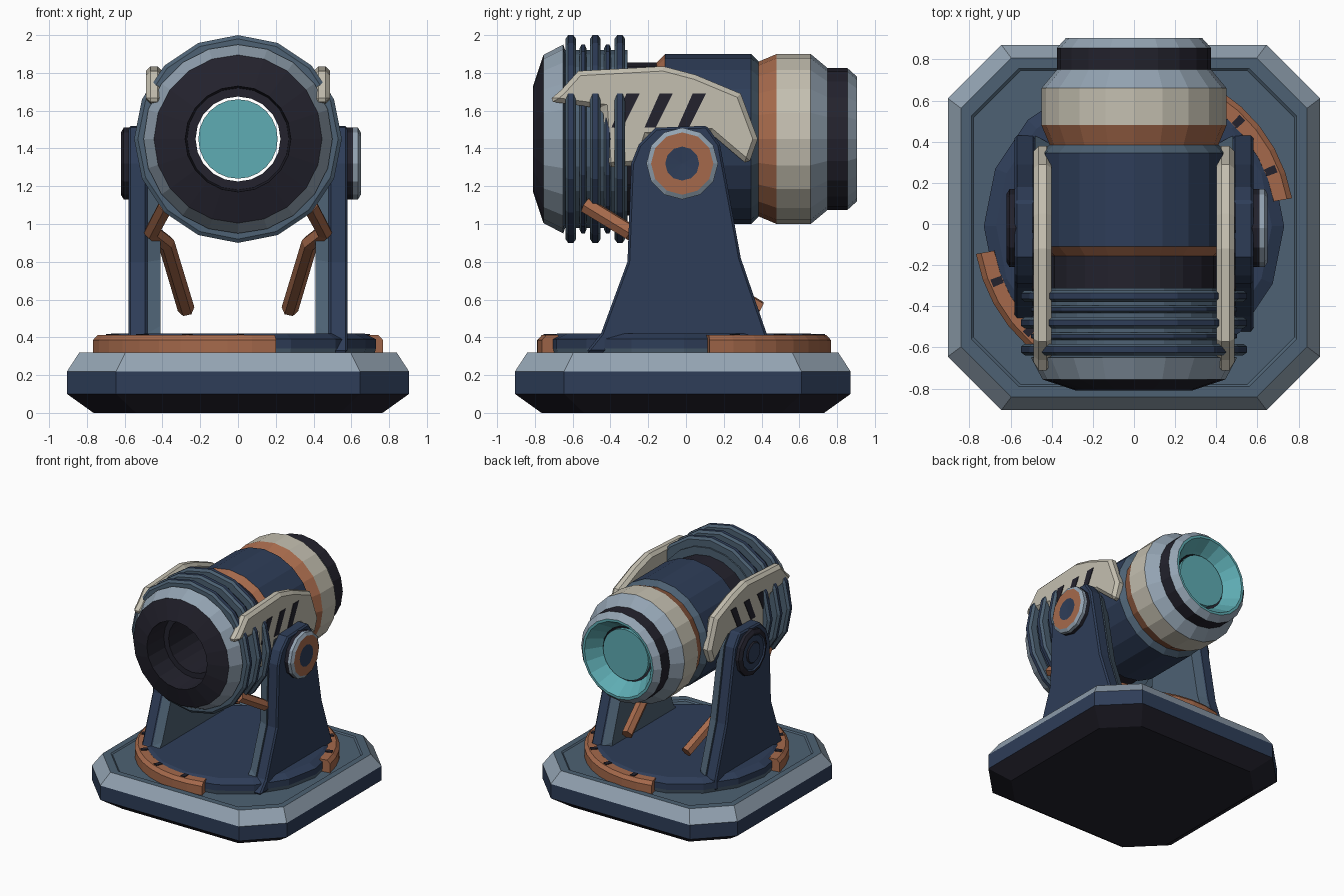
import bpy, bmesh, math
from mathutils import Vector

old = bpy.data.objects.get("Cube")
if old:
    bpy.data.objects.remove(old, do_unlink=True)


# Materials from sRGB hex, stored as linear values
def material(name, code):
    rgb = [int(code[i:i + 2], 16) / 255 for i in (0, 2, 4)]
    lin = [c / 12.92 if c < 0.04 else ((c + 0.055) / 1.055) ** 2.4 for c in rgb]
    m = bpy.data.materials.new(name)
    m.use_nodes = True
    m.diffuse_color = (*lin, 1)
    m.node_tree.nodes["Principled BSDF"].inputs["Base Color"].default_value = (*lin, 1)
    return m


MATS = {n: material(n, c) for n, c in dict(
    navy="2e3d58", slate="4d6173", steel="93a3b2", black="23222d",
    cream="c4bfb0", copper="a5694b", teal="5eacb3").items()}


def finish(name, bm, colours):
    bmesh.ops.remove_doubles(bm, verts=bm.verts, dist=0.0005)
    bmesh.ops.recalc_face_normals(bm, faces=bm.faces)
    me = bpy.data.meshes.new(name)
    bm.to_mesh(me)
    bm.free()
    for c in colours:
        me.materials.append(MATS[c])
    ob = bpy.data.objects.new(name, me)
    bpy.context.collection.objects.link(ob)
    return ob


# Join closed loops of points by quads; colour(i, j) gives each quad's colour
def loft(name, loops, colour, cyclic=False, caps=None):
    bm = bmesh.new()
    rings = [[bm.verts.new(p) for p in loop] for loop in loops]
    used = []

    def paint(face, c):
        if c not in used:
            used.append(c)
        face.material_index = used.index(c)

    count, n = len(rings), len(rings[0])
    for i in range(count if cyclic else count - 1):
        a, b = rings[i], rings[(i + 1) % count]
        for j in range(n):
            k = (j + 1) % n
            paint(bm.faces.new((a[j], a[k], b[k], b[j])), colour(i, j))
    if caps:
        paint(bm.faces.new(rings[0]), caps[0])
        paint(bm.faces.new(rings[-1]), caps[1])
    return finish(name, bm, used)


# Turn a closed profile of (along, radius, colour of next stretch) about an axis
def lathe(name, profile, sides, centre, axis):
    cx, cy, cz = centre
    loops = []
    for t, r, _ in profile:
        ring = []
        for j in range(sides):
            a = math.tau * j / sides
            u, v = r * math.sin(a), r * math.cos(a)
            d = {"x": (t, u, v), "y": (u, t, v), "z": (u, v, t)}[axis]
            ring.append((cx + d[0], cy + d[1], cz + d[2]))
        loops.append(ring)
    return loft(name, loops, lambda i, j: profile[i][2], cyclic=True)


# Side plate from a (y, z) outline between two x positions
def plate(name, pts, x0, x1, colour, taper=1.0, bevel=0.0):
    my = sum(p[0] for p in pts) / len(pts)
    mz = sum(p[1] for p in pts) / len(pts)
    far = [(x1, my + (y - my) * taper, mz + (z - mz) * taper) for y, z in pts]
    ob = loft(name, [[(x0, y, z) for y, z in pts], far],
              lambda i, j: colour, caps=(colour, colour))
    if bevel:
        mod = ob.modifiers.new("chamfer", "BEVEL")
        mod.width, mod.segments = bevel, 1
        mod.limit_method, mod.angle_limit = "ANGLE", math.radians(50)
    return ob


# Sweep a (radius, z) section around the turntable between two angles
def arc(name, section, start, end, steps, colour):
    loops = []
    for i in range(steps + 1):
        a = math.radians(start + (end - start) * i / steps)
        loops.append([(r * math.cos(a), r * math.sin(a) - 0.01, z) for r, z in section])
    return loft(name, loops, lambda i, j: colour, caps=(colour, colour))


# Base: stacked rectangles with cut corners
def cut_rectangle(inset, z):
    hx, hy, c = 0.905 - inset, 0.888 - inset, 0.26 - 0.25 * inset
    corner = [(hx, hy - c), (hx - c, hy)]
    quarter = corner + [(-x, y) for x, y in reversed(corner)]
    return [(x, y - 0.017, z) for x, y in quarter + [(-x, -y) for x, y in quarter]]


bands = ["black", "navy", "steel", "slate", "slate"]
loft("base", [cut_rectangle(*p) for p in
              [(0.14, 0), (0, 0.1), (0, 0.22), (0.065, 0.32), (0.115, 0.32), (0.125, 0.31)]],
     lambda i, j: bands[i], caps=("black", "slate"))

# Turntable with two copper arcs and their marks
lathe("turntable", [(0.30, 0, "navy"), (0.30, 0.72, "slate"), (0.34, 0.73, "navy"),
                    (0.39, 0.73, "navy"), (0.42, 0.67, "navy"), (0.42, 0, "navy")],
      16, (0, -0.01, 0), "z")
rail = [(0.68, 0.31), (0.78, 0.31), (0.78, 0.385), (0.755, 0.412), (0.69, 0.412)]
mark = [(0.69, 0.405), (0.745, 0.405), (0.745, 0.418), (0.69, 0.418)]
for side, turn in (("back", 0), ("front", 180)):
    arc(side + "_rail", rail, turn + 10, turn + 105, 10, "copper")
    for k in range(4):
        a = turn + 22 + 23 * k
        arc(f"{side}_rail_mark_{k + 1}", mark, a - 1.5, a + 1.5, 1, "black")

# Barrel: hollow tube turned from one profile
AXIS = (0, 0, 1.45)
lathe("barrel", [
    (-0.81, 0.28, "black"), (-0.755, 0.445, "steel"), (-0.65, 0.50, "slate"),
    (-0.64, 0.47, "slate"), (-0.31, 0.47, "slate"), (-0.31, 0.405, "black"),
    (-0.155, 0.405, "copper"), (-0.11, 0.45, "navy"), (0.345, 0.45, "slate"),
    (0.385, 0.41, "copper"), (0.48, 0.45, "cream"), (0.66, 0.45, "steel"),
    (0.75, 0.375, "black"), (0.855, 0.375, "steel"), (0.905, 0.33, "teal"),
    (0.905, 0.31, "teal"), (0.80, 0.24, "teal"), (0.78, 0.225, "black"),
    (-0.6, 0.225, "black"), (-0.6, 0.27, "black")], 20, AXIS, "y")
lathe("lens", [(0.77, 0, "teal"), (0.77, 0.21, "teal"), (0.80, 0.21, "teal"),
               (0.80, 0, "teal")], 24, AXIS, "y")

# Cooling fins, large and small
for k, (y, r, w) in enumerate([(-0.61, 0.55, 0.028), (-0.48, 0.55, 0.028), (-0.35, 0.55, 0.028),
                               (-0.545, 0.5, 0.018), (-0.415, 0.5, 0.018)]):
    lathe(f"fin_{k + 1}", [(y - w, 0.44, "slate"), (y - w, r - 0.02, "slate"),
                           (y - w / 2, r, "navy"), (y + w / 2, r, "slate"),
                           (y + w, r - 0.02, "slate"), (y + w, 0.44, "slate")],
          16, AXIS, "y")

# Yoke arms, cheek plates and struts on both sides
arm = [(-0.53, 0.32), (-0.45, 0.42), (-0.31, 0.80), (-0.29, 1.32), (-0.25, 1.42),
       (-0.16, 1.51), (0.11, 1.52), (0.18, 1.42), (0.29, 0.82), (0.43, 0.41), (0.43, 0.32)]
cheek = [(-0.73, 1.65), (-0.66, 1.71), (-0.57, 1.81), (-0.12, 1.835), (0.05, 1.79),
         (0.29, 1.69), (0.38, 1.45), (0.33, 1.31), (0.2, 1.42), (0.13, 1.48),
         (-0.2, 1.46), (-0.25, 1.31), (-0.42, 1.30), (-0.44, 1.61)]
slot = [(-0.22, 1.51), (-0.16, 1.51), (-0.07, 1.69), (-0.14, 1.69)]
strut = [(0.38, -0.53, 1.10), (0.455, -0.30, 0.96), (0.38, -0.20, 0.90), (0.275, 0.39, 0.55)]

for side, s in (("left", 1), ("right", -1)):
    plate(side + "_arm", arm, s * 0.48, s * 0.58, "navy", bevel=0.012)
    plate(side + "_arm_lining", arm, s * 0.48, s * 0.41, "slate", taper=0.92)
    plate(side + "_cheek", cheek, s * 0.40, s * 0.488, "cream", bevel=0.025)
    for k in range(3):
        pts = [(y + 0.175 * (k - 1), z) for y, z in slot]
        plate(f"{side}_cheek_slot_{k + 1}", pts, s * 0.485, s * 0.493, "black")
    cu = bpy.data.curves.new(side + "_strut", "CURVE")
    cu.dimensions = "3D"
    cu.bevel_depth, cu.bevel_resolution, cu.use_fill_caps = 0.045, 1, True
    sp = cu.splines.new("POLY")
    sp.use_smooth = False
    sp.points.add(len(strut) - 1)
    for p, (x, y, z) in zip(sp.points, strut):
        p.co = Vector((s * x, y, z, 1))
    cu.materials.append(MATS["copper"])
    ob = bpy.data.objects.new(side + "_strut", cu)
    bpy.context.collection.objects.link(ob)

# Pivots: a copper-faced cap on the left, a dark one on the right
PIVOT = (0, -0.02, 1.32)
lathe("left_pivot", [(0.56, 0, "black"), (0.56, 0.19, "black"), (0.61, 0.19, "steel"),
                     (0.635, 0.19, "steel"), (0.65, 0.165, "copper"),
                     (0.65, 0.09, "navy"), (0.645, 0, "navy")], 12, PIVOT, "x")
lathe("right_pivot", [(-0.56, 0, "black"), (-0.56, 0.19, "black"), (-0.605, 0.19, "black"),
                      (-0.62, 0.165, "black"), (-0.62, 0.15, "navy"), (-0.61, 0.14, "navy"),
                      (-0.61, 0.09, "black"), (-0.62, 0.08, "navy"), (-0.62, 0, "navy")],
      12, PIVOT, "x")
